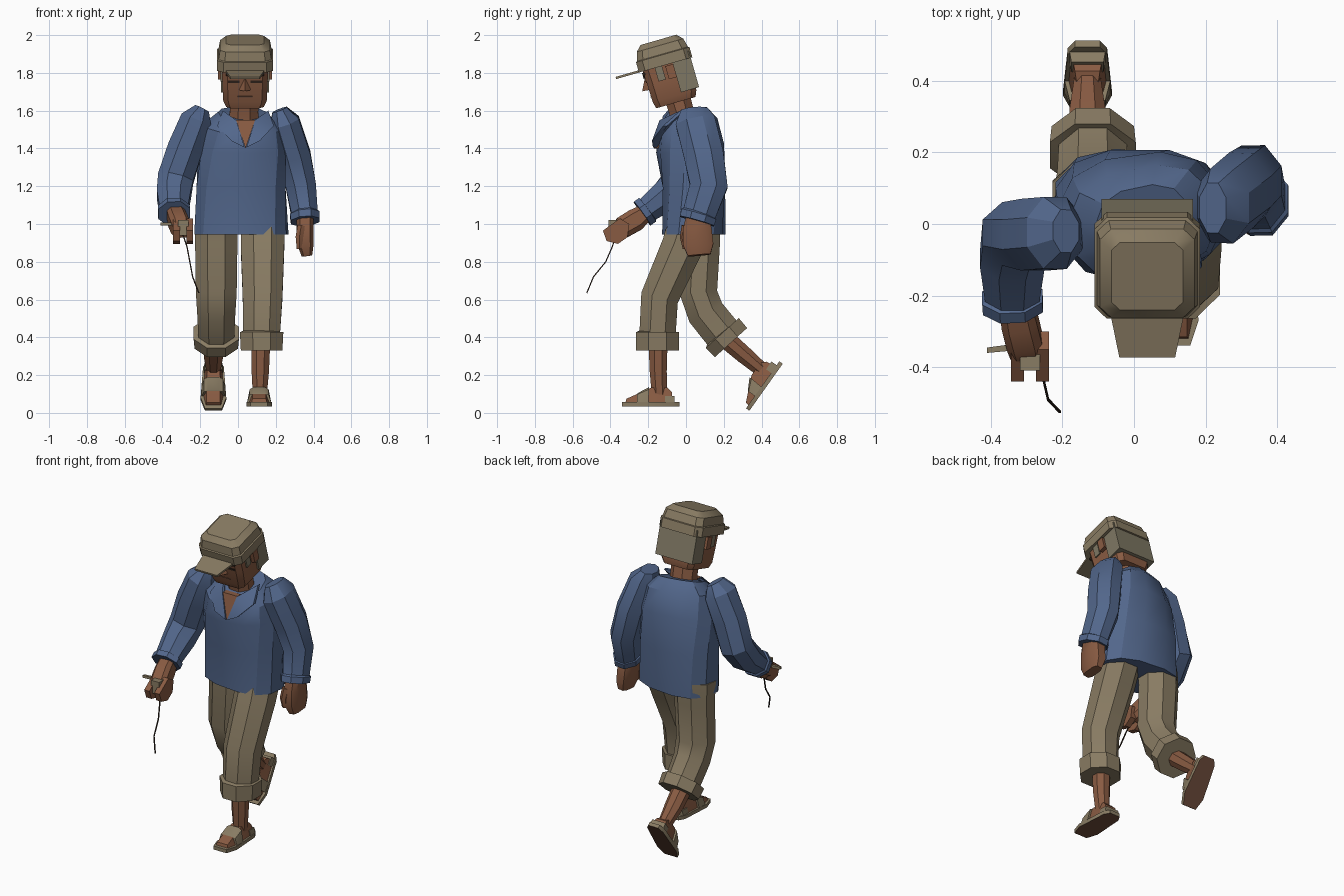
import bpy, bmesh, math
from mathutils import Vector, Matrix


def material(name, rgb):
    m = bpy.data.materials.new(name)
    m.diffuse_color = (*rgb, 1)
    return m


BLUE = material("shirt_blue", (0.085, 0.135, 0.26))
KHAKI = material("khaki", (0.25, 0.20, 0.125))
HAIR = material("hair_grey_brown", (0.21, 0.185, 0.125))
SKIN = material("skin_brown", (0.25, 0.105, 0.055))
SOLE = material("sole_brown", (0.16, 0.075, 0.045))
DARK = material("dark_brown", (0.03, 0.018, 0.012))


def finish(name, bm, *mats):
    bmesh.ops.recalc_face_normals(bm, faces=bm.faces)
    me = bpy.data.meshes.new(name)
    bm.to_mesh(me)
    bm.free()
    for m in mats:
        me.materials.append(m)
    ob = bpy.data.objects.new(name, me)
    bpy.context.collection.objects.link(ob)
    return ob


def loft(name, rings, mat, n=8, e=1.0, mtx=Matrix(), upright=False):
    """Skin rings (x, y, z, half width, half depth[, tilt, twist]) along a path."""
    bm = bmesh.new()
    centres = [Vector(r[:3]) for r in rings]
    loops = []
    top = math.cos(math.pi / n)
    for i, r in enumerate(rings):
        if upright:
            tilt, twist = r[5:7] if len(r) > 5 else (0, 0)
            rot = Matrix.Rotation(math.radians(twist), 3, 'Z') @ Matrix.Rotation(math.radians(tilt), 3, 'X')
            u, v = rot.col[0], rot.col[1]
        else:
            t = (centres[min(i + 1, len(rings) - 1)] - centres[max(i - 1, 0)]).normalized()
            u = (Vector((1, 0, 0)) - t * t.x).normalized()
            v = t.cross(u)
        loop = []
        for k in range(n):
            a = 2 * math.pi * (k + 0.5) / n
            c, s = math.cos(a) / top, math.sin(a) / top
            c = math.copysign(abs(c) ** e, c) * r[3]
            s = math.copysign(abs(s) ** e, s) * r[4]
            loop.append(bm.verts.new(mtx @ (centres[i] + u * c + v * s)))
        loops.append(loop)
    for a, b in zip(loops, loops[1:]):
        for k in range(n):
            bm.faces.new((a[k], a[(k + 1) % n], b[(k + 1) % n], b[k]))
    bm.faces.new(loops[0])
    bm.faces.new(loops[-1])
    return finish(name, bm, mat)


def hull(name, pts, mat, mtx=Matrix(), under=None):
    """Convex solid around points; `under` colours the faces on the local underside."""
    bm = bmesh.new()
    for p in pts:
        bm.verts.new(p)
    res = bmesh.ops.convex_hull(bm, input=bm.verts)
    bmesh.ops.dissolve_limit(bm, angle_limit=0.02, verts=bm.verts, edges=bm.edges)
    bmesh.ops.recalc_face_normals(bm, faces=bm.faces)
    for f in bm.faces:
        f.material_index = 1 if under and f.normal.z < -0.5 else 0
    bm.transform(mtx)
    return finish(name, bm, mat, *([under] if under else []))


def box(name, c, h, mat, mtx=Matrix()):
    pts = [(c[0] + i * h[0], c[1] + j * h[1], c[2] + k * h[2])
           for i in (-1, 1) for j in (-1, 1) for k in (-1, 1)]
    return hull(name, pts, mat, mtx)


def slab(plan, z0, z1):
    return [(x, y, z) for x, y in plan for z in (z0, z1)]


# shirt body, leaning forward and twisted at the shoulders
loft("shirt_body", [(.018, .042, .945, .245, .16, 0, -6), (.016, .042, 1.2, .235, .165, 2, 0),
                    (.02, .022, 1.4, .225, .172, 8, 8), (.025, .005, 1.52, .2, .155, 15, 12),
                    (.03, -.005, 1.58, .13, .115, 20, 12)], BLUE, 12, .8, upright=True)

# open neckline and collar flaps
hull("neckline", [(-.01, -.135, 1.55), (.09, -.135, 1.55), (.04, -.17, 1.4),
                  (-.01, -.1, 1.55), (.09, -.1, 1.55), (.04, -.13, 1.4)], SKIN)
for side, label in ((-1, "right"), (1, "left")):
    plan = [(.12, -.03, 1.60), (.05, -.14, 1.55), (.005, -.175, 1.405),
            (.075, -.18, 1.44), (.15, -.12, 1.52)]
    pts = [(.04 + side * x, y + d, z) for x, y, z in plan for d in (0, .02)]
    hull("collar_" + label, pts, BLUE)

# sleeves with turned cuffs
loft("left_sleeve", [(.22, .045, 1.605, .04, .07), (.245, .05, 1.54, .08, .105),
                     (.30, .095, 1.36, .085, .105), (.333, .12, 1.2, .08, .1),
                     (.352, .07, 1.055, .07, .088), (.353, .068, 1.05, .078, .096),
                     (.356, .058, 1.015, .076, .094)], BLUE)
loft("right_sleeve", [(-.19, -.02, 1.61, .04, .06), (-.22, -.025, 1.55, .085, .1),
                      (-.28, -.03, 1.4, .093, .1), (-.33, -.03, 1.24, .095, .092),
                      (-.34, -.1, 1.155, .09, .085), (-.34, -.2, 1.078, .076, .068),
                      (-.34, -.204, 1.075, .084, .077), (-.338, -.232, 1.055, .084, .077)], BLUE)

# hanging left hand
loft("left_hand", [(.355, .06, 1.04, .045, .06), (.355, .06, .98, .045, .075),
                   (.358, .065, .89, .042, .08), (.365, .07, .835, .028, .06)], SKIN, e=.6)
loft("left_thumb", [(.335, .0, .99, .02, .02), (.325, -.01, .93, .02, .02),
                    (.325, .0, .87, .014, .015)], SKIN, 6)

# right hand closed around a small reel
loft("right_hand", [(-.335, -.2, 1.07, .045, .042), (-.32, -.27, 1.02, .05, .06),
                    (-.305, -.33, .985, .05, .058), (-.3, -.36, .965, .045, .045)], SKIN, e=.6)
for x, label in ((-.325, "outer"), (-.255, "inner")):
    profile = [(-.30, 1.0), (-.35, 1.03), (-.40, .99), (-.44, .965), (-.42, .91), (-.36, .895), (-.31, .93)]
    hull(label + "_fingers", [(x + d, y, z) for y, z in profile for d in (-.018, .018)], SKIN)
box("reel", (-.29, -.385, .98), (.028, .024, .04), KHAKI)
hull("reel_handle", [(x, y, z) for x, y in ((-.41, -.36), (-.41, -.345), (-.3, -.35), (-.3, -.33))
                     for z in (.992, 1.008)], KHAKI)
loft("string", [(-.29, -.37, .94, .003, .003), (-.27, -.39, .88, .003, .003),
                (-.255, -.425, .8, .003, .003), (-.24, -.49, .72, .003, .003),
                (-.207, -.525, .635, .003, .003)], DARK, 4)

# trousers with rolled cuffs
loft("left_trouser_leg", [(.13, .03, 1.02, .115, .12), (.13, -.02, .88, .115, .11),
                          (.13, -.14, .61, .105, .1), (.125, -.15, .43, .098, .096),
                          (.125, -.15, .427, .115, .114), (.125, -.15, .33, .11, .114)], KHAKI)
loft("right_trouser_leg", [(-.115, .07, 1.02, .112, .11), (-.115, .08, .9, .112, .1),
                           (-.115, .065, .64, .108, .1), (-.115, .105, .53, .1, .1),
                           (-.115, .19, .425, .095, .1), (-.115, .192, .423, .12, .118),
                           (-.115, .238, .372, .115, .115)], KHAKI)
loft("left_calf", [(.12, -.148, .36, .05, .05), (.118, -.147, .22, .046, .045),
                   (.115, -.14, .08, .036, .04)], SKIN)
loft("right_calf", [(-.125, .2, .4, .055, .05), (-.13, .31, .305, .05, .046),
                    (-.13, .405, .225, .036, .038)], SKIN)


# sandalled feet, toes along local -y
def foot(label, mtx):
    plan = [(-.045, -.17), (.045, -.17), (.068, -.1), (.055, .1), (.035, .135),
            (-.035, .135), (-.055, .1), (-.068, -.1)]
    hull(label + "_sandal_sole", slab(plan, 0, .022), KHAKI, mtx, SOLE)
    hull(label + "_foot", [(s * x, y, z) for s in (-1, 1) for x, y, z in
         ((.04, -.15, .02), (.036, -.145, .04), (.055, -.08, .02), (.04, -.07, .06),
          (.045, .1, .02), (.035, .095, .075), (.035, -.01, .1), (.03, .07, .1))], SKIN, mtx)
    hull(label + "_sandal_strap", [(s * x, y, z) for s in (-1, 1) for x, y, z in
         ((.064, -.09, .02), (.064, -.03, .02), (.05, -.09, .062), (.05, -.025, .09),
          (.03, -.085, .07), (.03, -.025, .102))], KHAKI, mtx)
    hull(label + "_heel_strap", [(s * x, y, z) for s in (-1, 1) for x, y, z in
         ((.05, .06, .02), (.05, .11, .02), (.045, .06, .055), (.045, .11, .055))], KHAKI, mtx)


foot("left", Matrix.Translation((.112, -.17, .035)))
foot("right", Matrix.Translation((-.13, .434, .15)) @ Matrix.Rotation(math.radians(54.6), 4, 'X'))

# neck and head, tipped forward
loft("neck", [(.03, -.01, 1.51, .08, .07), (.032, -.025, 1.6, .075, .065),
              (.037, -.06, 1.72, .075, .07)], SKIN)
H = Matrix.Translation((.037, -.11, 1.85)) @ Matrix.Rotation(math.radians(16), 4, 'X')
loft("head", [(0, -.003, -.215, .1, .108), (0, 0, -.18, .115, .12), (0, 0, -.09, .12, .122),
              (0, 0, .03, .122, .128)], SKIN, e=.3, mtx=H, upright=True)
hull("nose", [(-.035, -.117, -.112), (.035, -.117, -.112), (0, -.117, -.03), (0, -.158, -.108)], SKIN, H)
box("mouth", (0, -.119, -.15), (.04, .004, .004), SOLE, H)
box("back_hair", (0, .088, -.07), (.128, .05, .10), HAIR, H)
for s, label in ((-1, "right"), (1, "left")):
    box(label + "_sideburn", (s * .122, -.04, -.04), (.008, .02, .042), HAIR, H)
    box(label + "_ear", (s * .13, .018, -.05), (.014, .022, .036), SKIN, H)
    box(label + "_eye", (s * .06, -.122, -.065), (.03, .004, .007), DARK, H)
    hull(label + "_brow", [(s * x, y, z + d) for x, z in ((.025, -.048), (.1, -.03))
                           for y in (-.118, -.132) for d in (0, .014)], DARK, H)

# cap and brim
loft("cap", [(0, 0, -.008, .147, .147), (0, 0, .048, .147, .147), (0, 0, .052, .14, .14),
             (0, 0, .1, .132, .128), (0, 0, .13, .1, .098)], KHAKI, e=.3, mtx=H, upright=True)
hull("cap_brim", slab([(-.105, -.12), (.105, -.12), (.1, -.16), (.078, -.272), (-.078, -.272),
                       (-.1, -.16)], -.008, .004), KHAKI, H)

# soften shallow edges only
for ob in bpy.context.collection.objects:
    ob.select_set(True)
    bpy.context.view_layer.objects.active = ob
bpy.ops.object.shade_smooth_by_angle(angle=math.radians(30))
